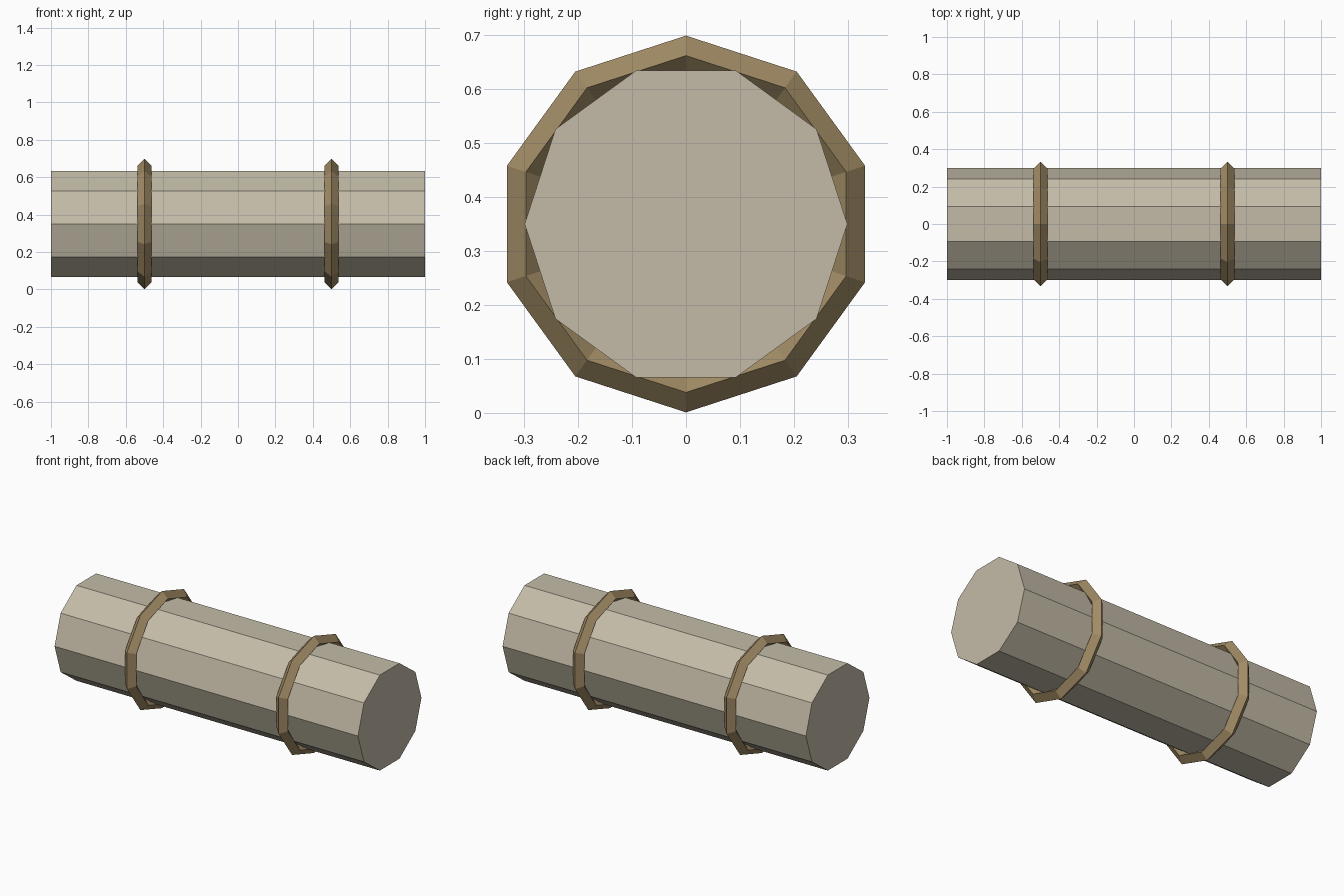
import bpy, math

if "Cube" in bpy.data.objects:
    bpy.data.objects.remove(bpy.data.objects["Cube"])

CENTRE_Z = 0.35


def material(name, colour):
    m = bpy.data.materials.new(name)
    m.diffuse_color = (*colour, 1)
    m.use_nodes = True
    m.node_tree.nodes["Principled BSDF"].inputs["Base Color"].default_value = m.diffuse_color
    return m


stone = material("pale beige", (0.55, 0.50, 0.39))
brown = material("tan brown", (0.36, 0.26, 0.13))


def finish(name, mat):
    ob = bpy.context.object
    ob.name = name
    ob.data.materials.append(mat)
    bpy.ops.object.transform_apply(location=False, rotation=True, scale=True)
    return ob


# Ten-sided roll lying along x, with corners at y = +-0.3
bpy.ops.mesh.primitive_cylinder_add(
    vertices=10, radius=0.299, depth=2, location=(0, 0, CENTRE_Z),
    rotation=(0, math.pi / 2, 0))
finish("roll", stone)

# Two ten-sided straps with a diamond section, corner at the top
for side, x in (("left", -0.5), ("right", 0.5)):
    bpy.ops.mesh.primitive_torus_add(
        major_segments=10, minor_segments=4,
        major_radius=0.312, minor_radius=0.037,
        location=(x, 0, CENTRE_Z), rotation=(0, math.pi / 2, 0))
    finish(side + "_strap", brown)
